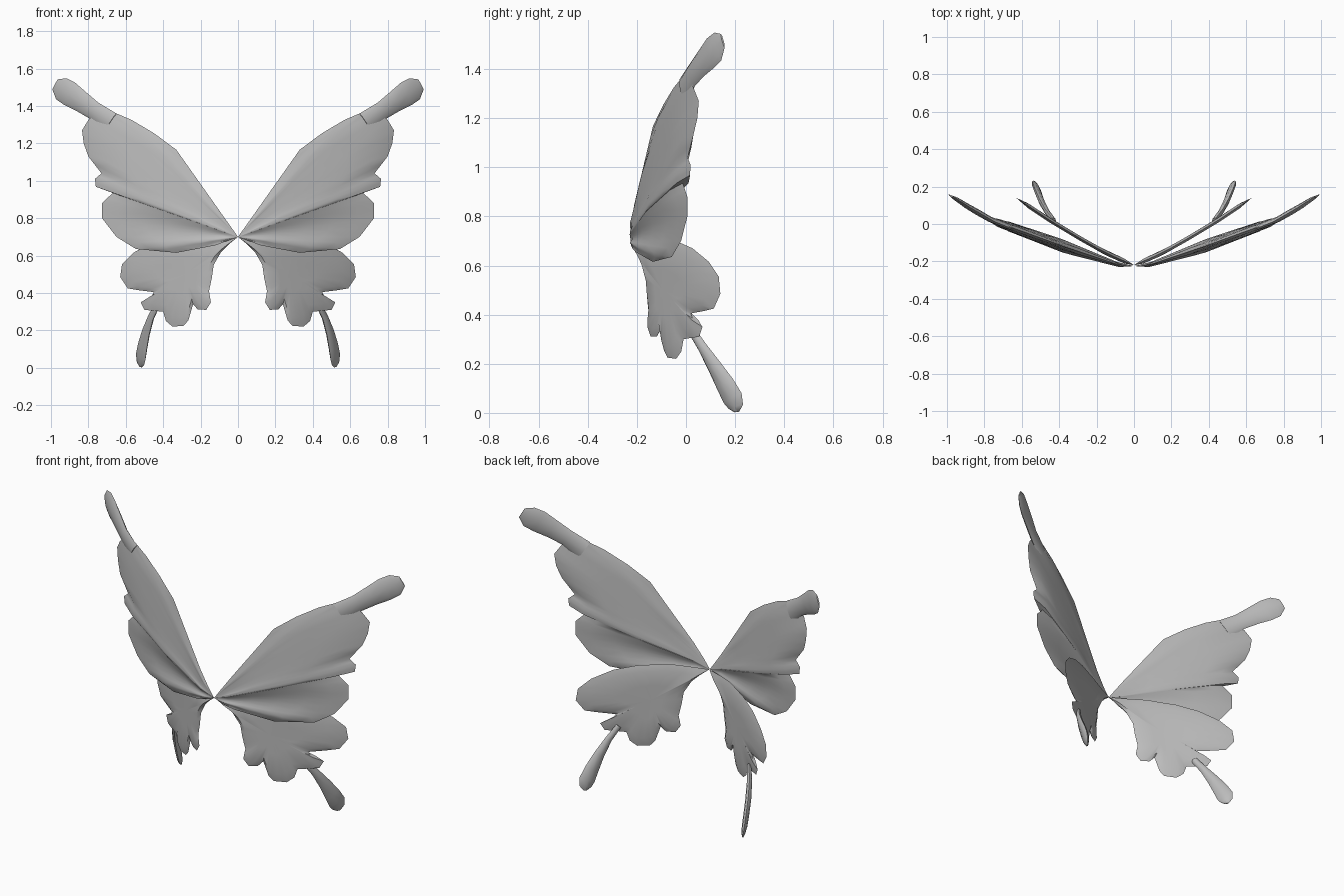
import bpy, bmesh, math
from mathutils import Vector

if "Cube" in bpy.data.objects:
    bpy.data.objects.remove(bpy.data.objects["Cube"])

grey = bpy.data.materials.new("soft_grey")
grey.diffuse_color = (0.5, 0.5, 0.5, 1)
grey.use_nodes = True
grey.node_tree.nodes["Principled BSDF"].inputs["Base Color"].default_value = grey.diffuse_color


def interp(table, x):
    """Piecewise linear lookup in an ascending table."""
    if x <= table[0][0]:
        return table[0][1]
    for (a, fa), (b, fb) in zip(table, table[1:]):
        if x <= b:
            return fa + (fb - fa) * (x - a) / (b - a)
    return table[-1][1]


def finish(bm, name, angle):
    """Make the object, its mirrored twin and smooth shading."""
    bmesh.ops.remove_doubles(bm, verts=bm.verts, dist=1e-5)
    bmesh.ops.recalc_face_normals(bm, faces=bm.faces)
    for side in ("right", "left"):
        if side == "left":
            bmesh.ops.scale(bm, vec=(-1, 1, 1), verts=bm.verts)
            bmesh.ops.reverse_faces(bm, faces=bm.faces)
        me = bpy.data.meshes.new(f"{side}_{name}")
        bm.to_mesh(me)
        me.materials.append(grey)
        ob = bpy.data.objects.new(f"{side}_{name}", me)
        bpy.context.collection.objects.link(ob)
        bpy.ops.object.select_all(action='DESELECT')
        ob.select_set(True)
        bpy.context.view_layer.objects.active = ob
        bpy.ops.object.shade_smooth_by_angle(angle=math.radians(angle))
    bm.free()


def wing(name, outline, centre, sweep, levels, half, closed, angle):
    """Thin wing: rings scaled towards a centre, two skins meeting at the rim."""
    pts = []
    n = len(outline)
    for i in range(n if closed else n - 1):
        a, b = Vector(outline[i]), Vector(outline[(i + 1) % n])
        pts += [a, (a + b) / 2]
    if not closed:
        pts.append(Vector(outline[-1]))
    c = Vector(centre)
    bm = bmesh.new()
    for s in (-1, 1):
        rings = []
        for u in levels:
            ring = []
            for p in pts:
                q = c + (p - c) * u
                t = half(u, math.degrees(math.atan2(p.y - c.y, p.x - c.x)))
                ring.append(bm.verts.new((q.x, interp(sweep, q.x) + s * t, q.y)))
            rings.append(ring)
        hub = bm.verts.new((c.x, interp(sweep, c.x) + s * half(0, 0), c.y))
        m = len(pts)
        for j in range(m if closed else m - 1):
            k = (j + 1) % m
            bm.faces.new((hub, rings[0][j], rings[0][k]))
            for r0, r1 in zip(rings, rings[1:]):
                bm.faces.new((r0[j], r1[j], r1[k], r0[k]))
    finish(bm, name, angle)


def club(name, path, widths, depths, normal, sides=8):
    """Flattened tube with a varying width along a path."""
    bm = bmesh.new()
    path = [Vector(p) for p in path]
    normal = Vector(normal).normalized()
    rings = []
    for i, p in enumerate(path):
        d = path[min(i + 1, len(path) - 1)] - path[max(i - 1, 0)]
        across = d.cross(normal).normalized()
        rings.append([bm.verts.new(p + across * widths[i] * math.cos(a) + normal * depths[i] * math.sin(a))
                      for a in (math.tau * k / sides for k in range(sides))])
    for r0, r1 in zip(rings, rings[1:]):
        for k in range(sides):
            j = (k + 1) % sides
            bm.faces.new((r0[k], r0[j], r1[j], r1[k]))
    bm.faces.new(rings[0])
    bm.faces.new(rings[-1])
    finish(bm, name, 60)


# Upper wing: ridge running out to the notch, valley and bulge below it
ridge = [(-18, 0), (-14, 0.004), (-7, 0.02), (3, 0.006), (10, 0.01), (21, 0.036),
         (36, 0.026), (48, 0.016), (54.7, 0)]
fade = [(0, 0.0), (0.12, 0.35), (0.5, 1.0), (0.88, 0.75), (1, 0)]
upper_sweep = [(0, -0.225), (0.07, -0.222), (0.36, -0.125), (0.65, -0.02), (0.8, 0.03), (1, 0.16)]
upper_outline = [(0.33, 1.166), (0.45, 1.255), (0.57, 1.326), (0.72, 1.39), (0.80, 1.325), (0.834, 1.27),
                 (0.825, 1.2), (0.80, 1.13), (0.73, 1.04), (0.765, 1.01), (0.76, 0.968), (0.67, 0.935),
                 (0.727, 0.88), (0.727, 0.80), (0.65, 0.70), (0.545, 0.635), (0.33, 0.615), (0.12, 0.655)]
wing("upper_wing", upper_outline, (0, 0.70), upper_sweep, (0.12, 0.3, 0.5, 0.7, 0.88, 1),
     lambda u, a: interp(ridge, a) * interp(fade, u), False, 50)

# Rounded tip of the upper wing
club("wing_tip", [(0.68, -0.01, 1.31), (0.77, 0.025, 1.375), (0.84, 0.065, 1.425), (0.90, 0.10, 1.465),
                  (0.945, 0.13, 1.492), (0.978, 0.15, 1.515)],
     (0.06, 0.05, 0.058, 0.068, 0.064, 0.032), (0.014, 0.015, 0.016, 0.014, 0.011, 0.004),
     (0.45, -0.89, 0))

# Lower wing: flat plate with a bevelled, lobed rim
lower_sweep = [(0, -0.22), (0.15, -0.155), (0.3, -0.07), (0.45, 0.02), (0.63, 0.14)]
lower_outline = [(0, 0.70), (0.2, 0.715), (0.35, 0.70), (0.46, 0.67), (0.56, 0.615), (0.62, 0.555),
                 (0.63, 0.485), (0.59, 0.425), (0.53, 0.415), (0.45, 0.405), (0.46, 0.385), (0.52, 0.35),
                 (0.50, 0.31), (0.40, 0.30), (0.385, 0.25), (0.35, 0.22), (0.29, 0.225), (0.265, 0.255),
                 (0.24, 0.34), (0.215, 0.312), (0.17, 0.31), (0.145, 0.35), (0.155, 0.41), (0.14, 0.48),
                 (0.13, 0.55), (0.09, 0.62), (0.05, 0.66)]
lower_fade = [(0, 0.013), (0.82, 0.013), (1, 0)]
wing("lower_wing", lower_outline, (0.28, 0.50), lower_sweep, (0.4, 0.82, 1),
     lambda u, a: interp(lower_fade, u), True, 40)

# Trailing tail of the lower wing
club("wing_tail", [(0.43, 0.02, 0.34), (0.465, 0.065, 0.27), (0.492, 0.115, 0.19), (0.51, 0.16, 0.115),
                   (0.52, 0.19, 0.06), (0.521, 0.203, 0.025), (0.52, 0.207, 0.004)],
     (0.018, 0.022, 0.033, 0.044, 0.048, 0.036, 0.012), (0.012, 0.014, 0.016, 0.016, 0.015, 0.011, 0.004),
     (0.83, -0.55, 0))
